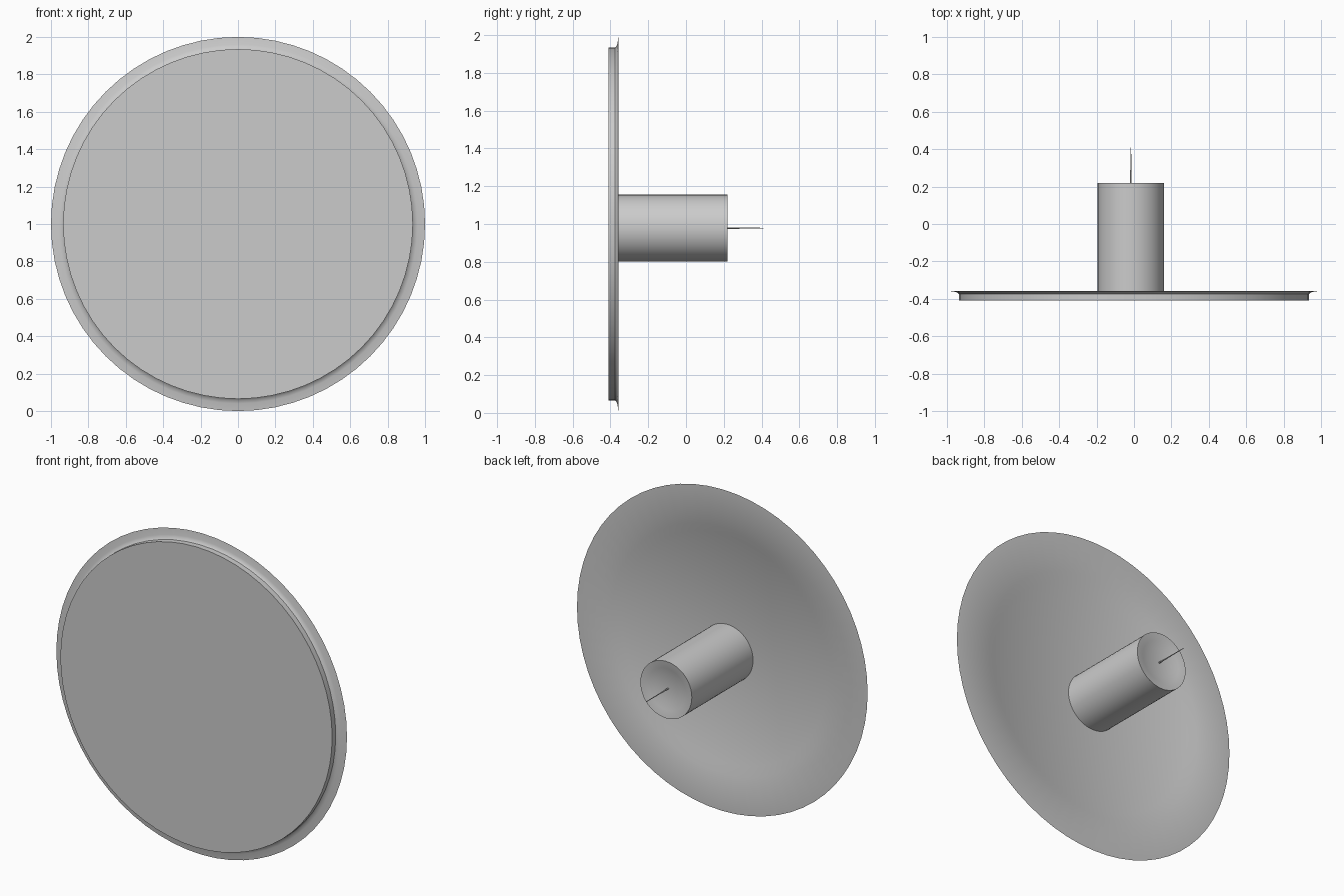
import bpy, bmesh, math

if "Cube" in bpy.data.objects:
    bpy.data.objects.remove(bpy.data.objects["Cube"])


def lathe(name, profile, x, z, segments):
    """Spin an (radius, y) profile about the y axis through (x, z)."""
    bm = bmesh.new()
    rings = []
    for r, y in profile:
        if r == 0:
            rings.append([bm.verts.new((x, y, z))])
        else:
            angles = [2 * math.pi * i / segments for i in range(segments)]
            rings.append([bm.verts.new((x + r * math.sin(a), y, z + r * math.cos(a)))
                          for a in angles])
    for a, b in zip(rings, rings[1:]):
        for i in range(segments):
            j = (i + 1) % segments
            quad = [a[i % len(a)], a[j % len(a)], b[j % len(b)], b[i % len(b)]]
            bm.faces.new(list(dict.fromkeys(quad)))
    bmesh.ops.recalc_face_normals(bm, faces=bm.faces)
    mesh = bpy.data.meshes.new(name)
    bm.to_mesh(mesh)
    bm.free()
    obj = bpy.data.objects.new(name, mesh)
    bpy.context.collection.objects.link(obj)
    bpy.ops.object.select_all(action='DESELECT')
    obj.select_set(True)
    bpy.context.view_layer.objects.active = obj
    bpy.ops.object.shade_smooth_by_angle(angle=math.radians(35))
    return obj


# Round plate: flat front, thin flared lip, shallow recess in the back
lathe("plate", [(0, -0.41), (0.935, -0.41), (0.935, -0.375), (0.943, -0.367),
                (0.96, -0.362), (1.0, -0.357), (0.765, -0.357),
                (0.71, -0.382), (0, -0.382)], 0, 1, 64)

# Stem behind the plate, slightly off centre, with a dished end
CX, CZ = -0.017, 0.978
lathe("stem", [(0, -0.39), (0.177, -0.39), (0.177, 0.22),
               (0.13, 0.213), (0.088, 0.2), (0, 0.2)], CX, CZ, 48)

# Fine needle out of the stem end
lathe("needle", [(0, 0.195), (0.005, 0.195), (0.003, 0.29),
                 (0.002, 0.41), (0, 0.41)], CX, CZ, 8)
